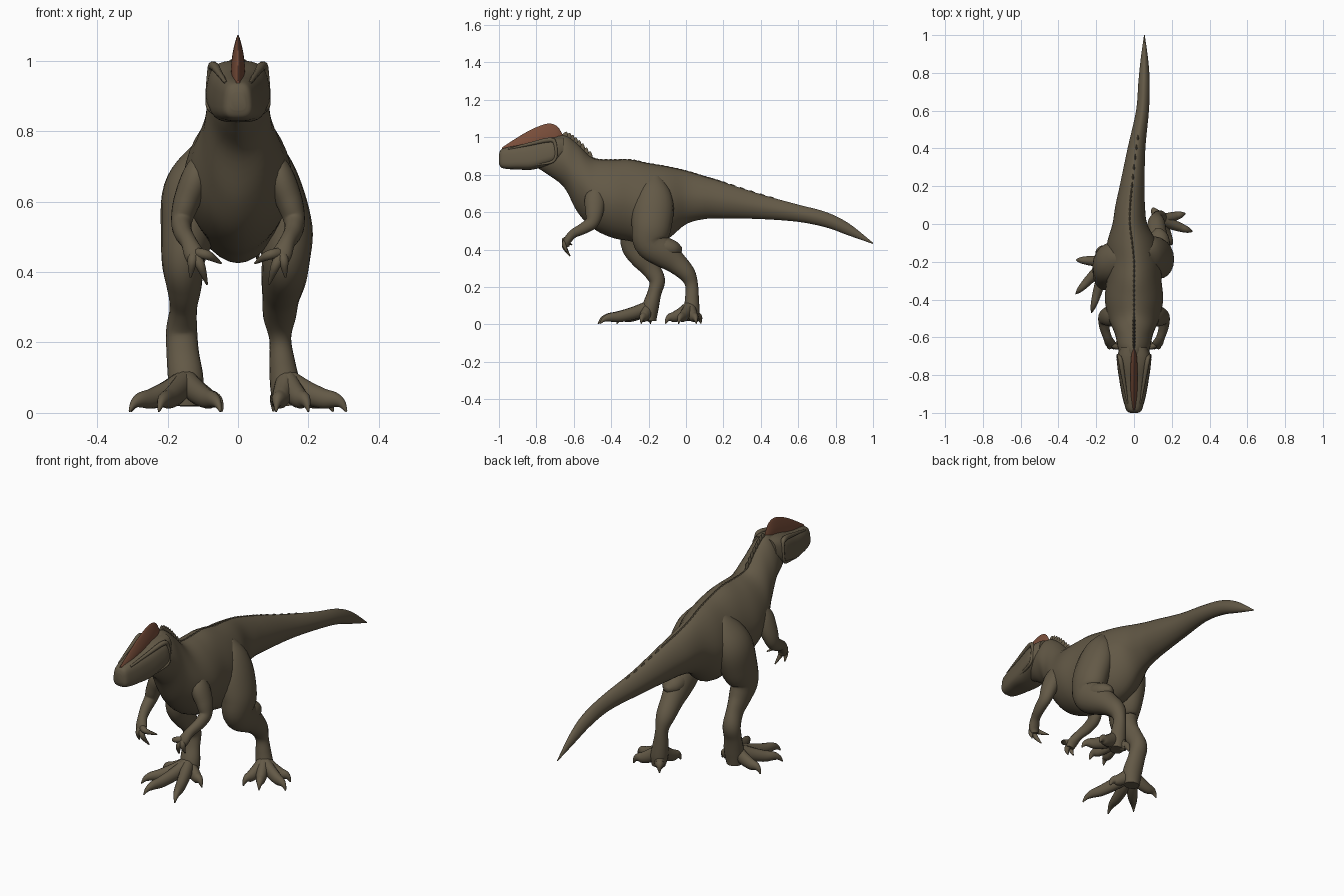
import bpy, bmesh, math
from mathutils import Vector

cube = bpy.data.objects.get("Cube")
if cube:
    bpy.data.objects.remove(cube, do_unlink=True)


def material(name, colour):
    mat = bpy.data.materials.new(name)
    mat.use_nodes = True
    mat.diffuse_color = colour
    mat.node_tree.nodes["Principled BSDF"].inputs["Base Color"].default_value = colour
    return mat


HIDE = material("olive brown hide", (0.125, 0.1, 0.062, 1))
CREST = material("rust crest", (0.19, 0.075, 0.042, 1))


def smooth_rows(rows, steps):
    """Catmull-Rom interpolation through rows of equal length."""
    rows = [Vector(r) for r in rows]
    padded = [rows[0]] + rows + [rows[-1]]
    result = []
    for a, b, c, d in zip(padded, padded[1:], padded[2:], padded[3:]):
        for i in range(steps):
            t = i / steps
            result.append(b + (c - a) * (t / 2)
                          + (a * 2 - b * 5 + c * 4 - d) * (t * t / 2)
                          + (b * 3 - a - c * 3 + d) * (t ** 3 / 2))
    return result + [rows[-1]]


def skin(name, rings, mat):
    """Bridge closed rings of points, cap both ends and shade smooth."""
    bm = bmesh.new()
    loops = [[bm.verts.new(p) for p in ring] for ring in rings]
    for low, high in zip(loops, loops[1:]):
        for i in range(len(low)):
            j = (i + 1) % len(low)
            bm.faces.new((low[i], low[j], high[j], high[i]))
    bm.faces.new(loops[0])
    bm.faces.new(loops[-1])
    bmesh.ops.recalc_face_normals(bm, faces=bm.faces)
    mesh = bpy.data.meshes.new(name)
    bm.to_mesh(mesh)
    bm.free()
    mesh.materials.append(mat)
    obj = bpy.data.objects.new(name, mesh)
    bpy.context.collection.objects.link(obj)
    bpy.ops.object.select_all(action='DESELECT')
    obj.select_set(True)
    bpy.context.view_layer.objects.active = obj
    bpy.ops.object.shade_smooth_by_angle(angle=math.radians(50))


def power(value, exponent):
    return math.copysign(abs(value) ** exponent, value)


def slices(name, rows, mat, box=1.0, taper=0.0, sides=32):
    """Loft upright slices: y, centre x, top, bottom, half width."""
    rings = []
    for y, x, top, bottom, half in smooth_rows(rows, 5):
        half = max(half, 0.001)
        ring = []
        for i in range(sides):
            a = math.tau * i / sides
            up = power(math.sin(a), box)
            wide = power(math.cos(a), box) * (1 - taper * up)
            ring.append((x + half * wide, y, (top + bottom) / 2 + up * (top - bottom) / 2))
        rings.append(ring)
    skin(name, rings, mat)


def limb(name, rows, ref, sides=20):
    """Tube along a path: x, y, z, radius along ref, radius across it."""
    path = smooth_rows(rows, 5)
    centres = [Vector(r[:3]) for r in path]
    rings = []
    for i, row in enumerate(path):
        tangent = centres[min(i + 1, len(path) - 1)] - centres[max(i - 1, 0)]
        side = tangent.cross(Vector(ref)).normalized()
        main = side.cross(tangent).normalized()
        ring = []
        for k in range(sides):
            a = math.tau * k / sides
            ring.append(centres[i] + main * max(row[3], 0.001) * math.cos(a)
                        + side * max(row[4], 0.001) * math.sin(a))
        rings.append(ring)
    skin(name, rings, HIDE)


X_AXIS, Y_AXIS, Z_AXIS = (1, 0, 0), (0, 1, 0), (0, 0, 1)

# Neck, trunk and tail, with a slightly peaked back and keeled belly
trunk = [(-.8, 0, .93, .84, .03), (-.73, 0, .99, .795, .066), (-.65, 0, 1.01, .73, .086),
         (-.58, 0, .965, .6, .102), (-.5, 0, .89, .515, .135), (-.4, 0, .88, .465, .154),
         (-.3, 0, .88, .445, .146), (-.2, 0, .86, .425, .145), (-.1, -.01, .843, .455, .132),
         (0, -.022, .82, .535, .092), (.1, -.02, .79, .563, .078), (.2, -.01, .76, .566, .066),
         (.4, .013, .695, .563, .047), (.6, .045, .64, .548, .034), (.75, .053, .6, .518, .03),
         (.87, .055, .54, .475, .02), (1, .055, .436, .43, .002)]
slices("body_and_tail", trunk, HIDE, box=1.12, taper=.06)

# Wedge-shaped head
slices("head", [(-1, 0, .91, .86, .02), (-.988, 0, .935, .838, .038), (-.95, 0, .948, .83, .051),
                (-.9, 0, .957, .828, .063), (-.83, 0, .972, .826, .075), (-.76, 0, .992, .842, .085),
                (-.705, 0, 1, .86, .088), (-.655, 0, 1, .9, .07)], HIDE, box=.64, taper=.12)

# Thin crest on top of the skull
slices("head_crest", [(-.985, 0, .945, .92, .007), (-.9, 0, 1, .93, .015), (-.82, 0, 1.045, .94, .018),
                      (-.74, 0, 1.073, .96, .016), (-.69, 0, 1.06, .97, .012),
                      (-.66, 0, 1.015, .98, .004)], CREST, taper=.5)

# Low spines along the neck, back and tail
for n, (y, x, top, bottom, half) in enumerate(smooth_rows(trunk, 4)):
    if -.66 < y < .5:
        h, lean = (.02, .01) if y < -.5 else (.004, 0)
        slices(f"back_spine_{n}", [(y - .018, x, top, top - .03, .003),
                                   (y + lean, x, top + h, top - .03, .007),
                                   (y + .022, x, top - .005, top - .04, .003)], HIDE, sides=8)

# Brow, cheek and jaw rims, then the arms, mirrored
for s, label in ((1, "left"), (-1, "right")):
    limb(f"{label}_cheek_rim",
         [(s * .034, -.95, .937, .005, .005), (s * .052, -.84, .963, .009, .009),
          (s * .07, -.73, .986, .013, .013), (s * .079, -.7, .965, .009, .009),
          (s * .085, -.7, .885, .008, .008), (s * .077, -.75, .86, .007, .007),
          (s * .06, -.88, .85, .004, .004)], X_AXIS, sides=10)
    limb(f"{label}_arm",
         [(s * .085, -.46, .74, .025, .03), (s * .115, -.485, .675, .042, .055),
          (s * .146, -.49, .6, .038, .048), (s * .16, -.503, .545, .03, .036),
          (s * .156, -.55, .512, .026, .03), (s * .14, -.602, .485, .023, .024),
          (s * .125, -.632, .45, .028, .021), (s * .116, -.638, .42, .02, .015)], X_AXIS)
    for n, (fx, fy, fz) in enumerate([(.135, -.635, .385), (.088, -.62, .365), (.048, -.61, .425)]):
        limb(f"{label}_finger_{n}",
             [(s * .125, -.63, .455, .015, .015),
              (s * (fx + .125) / 2, -.65, (fz + .455) / 2 + .008, .014, .014),
              (s * fx, fy, fz, .003, .003)], Y_AXIS, sides=10)

# Striding legs, each one tube from hip to sole
limb("left_leg",
     [(.065, -.165, .79, .02, .03), (.085, -.17, .72, .058, .085), (.107, -.175, .63, .077, .11),
      (.133, -.185, .52, .079, .106), (.136, -.19, .44, .069, .09), (.13, -.125, .385, .064, .08),
      (.122, -.055, .33, .053, .06), (.118, .005, .27, .046, .046), (.12, .03, .21, .031, .034),
      (.126, .032, .14, .037, .037), (.135, .03, .07, .043, .042), (.14, .03, .02, .034, .034)], X_AXIS)
limb("right_leg",
     [(-.065, -.19, .79, .02, .03), (-.092, -.195, .72, .06, .085), (-.128, -.21, .63, .084, .11),
      (-.142, -.24, .52, .078, .106), (-.156, -.265, .43, .061, .084), (-.153, -.235, .36, .05, .066),
      (-.155, -.19, .3, .039, .051), (-.16, -.155, .235, .044, .043), (-.157, -.168, .17, .046, .037),
      (-.148, -.19, .09, .05, .044), (-.148, -.195, .02, .04, .036)], X_AXIS)

# Calf muscle bulging behind the bent knee
limb("left_calf",
     [(.135, -.2, .425, .05, .055), (.133, -.11, .41, .058, .055), (.131, -.055, .402, .046, .04),
      (.13, -.022, .398, .012, .012)], X_AXIS)

# Spreading clawed toes that slope down from the ankle
feet = {"left": ((.138, .02), [(.27, .055), (.308, -.04), (.2, -.11), (.108, -.11), (.1, .08)]),
        "right": ((-.148, -.2), [(-.305, -.19), (-.308, -.37), (-.225, -.47), (-.05, -.46), (-.045, -.24)])}
profile = [(0, .09, .036), (.3, .06, .034), (.6, .041, .029), (.8, .037, .022), (.92, .026, .013), (1, .004, .003)]
for label, (base, tips) in feet.items():
    for n, tip in enumerate(tips):
        rows = []
        for t, z, r in profile:
            spot = Vector(base).lerp(Vector(tip), t)
            rows.append((spot.x, spot.y, z, r, r * .85))
        limb(f"{label}_toe_{n}", rows, Z_AXIS, sides=14)
